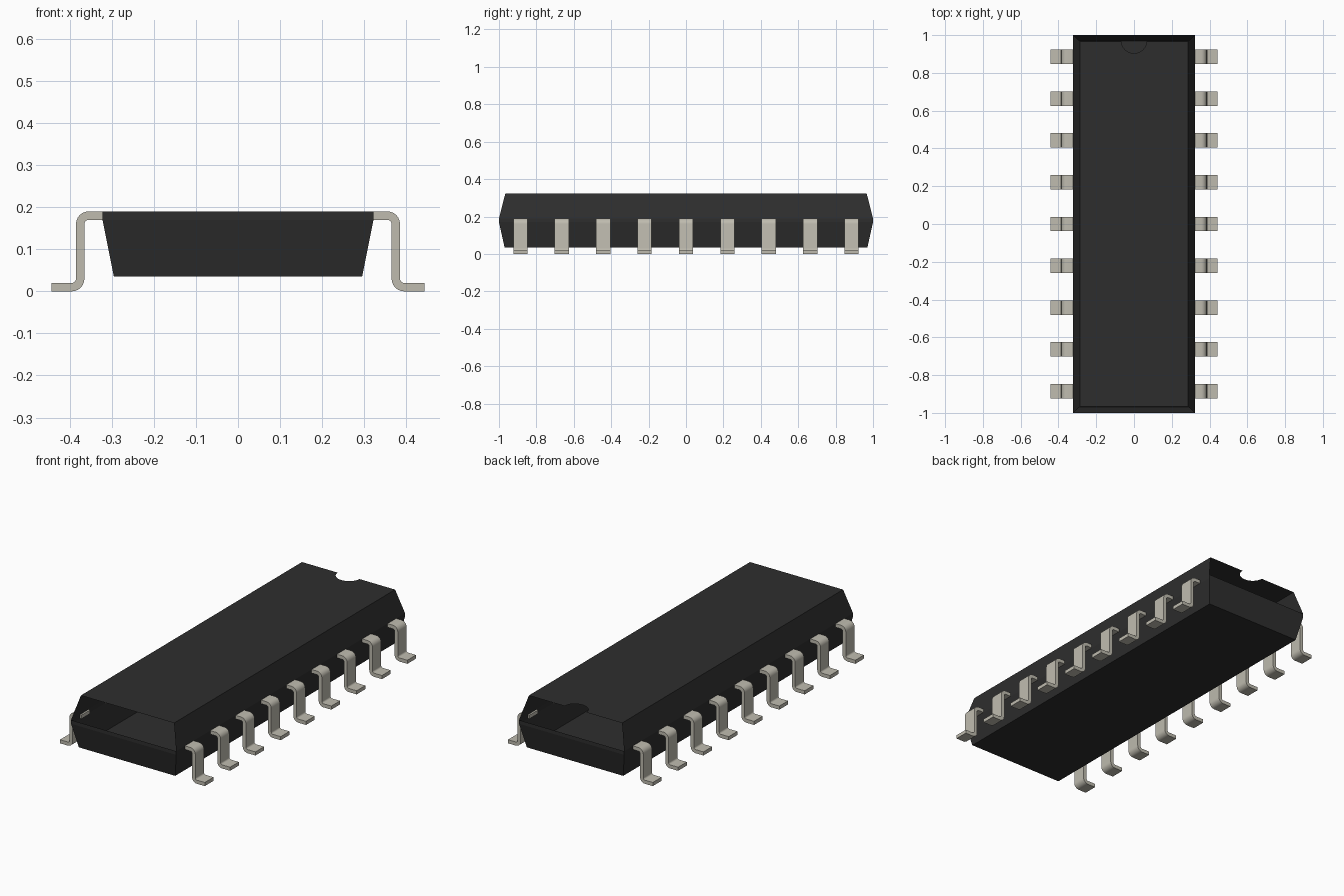
import bpy, bmesh
from math import sin, cos, pi

cube = bpy.data.objects.get("Cube")
if cube:
    bpy.data.objects.remove(cube, do_unlink=True)


def material(name, colour):
    m = bpy.data.materials.new(name)
    m.use_nodes = True
    m.diffuse_color = (*colour, 1)
    bsdf = m.node_tree.nodes["Principled BSDF"]
    bsdf.inputs["Base Color"].default_value = (*colour, 1)
    bsdf.inputs["Roughness"].default_value = 0.6
    return m


def finish(name, bm, mat):
    mesh = bpy.data.meshes.new(name)
    bm.to_mesh(mesh)
    bm.free()
    mesh.materials.append(mat)
    obj = bpy.data.objects.new(name, mesh)
    bpy.context.collection.objects.link(obj)
    return obj


def ring(bm, x, y, z):
    """Rectangle corners, counter-clockwise from front left of the plan."""
    return [bm.verts.new((sx * x, sy * y, z))
            for sx, sy in ((-1, -1), (1, -1), (1, 1), (-1, 1))]


def wall(bm, low, high, i):
    j = (i + 1) % 4
    bm.faces.new((low[i], low[j], high[j], high[i]))


black = material("black plastic", (0.027, 0.027, 0.027))
metal = material("tinned metal", (0.52, 0.50, 0.43))

# Lower tray: tapered floor and four walls, with a straight band at the rim
bm = bmesh.new()
floor, seam, rim = (ring(bm, 0.295, 0.97, 0.035), ring(bm, 0.322, 1, 0.17),
                    ring(bm, 0.322, 1, 0.19))
bm.faces.new(floor[::-1])
for i in range(4):
    wall(bm, floor, seam, i)
    wall(bm, seam, rim, i)
finish("lower_body", bm, black)

# Upper cover: sloping long sides, open ends, and a top with a round notch
bm = bmesh.new()
rim, top = ring(bm, 0.322, 1, 0.19), ring(bm, 0.285, 0.966, 0.323)
for i in (1, 3):
    wall(bm, rim, top, i)
notch = [bm.verts.new((0.066 * cos(a), 0.966 - 0.062 * sin(a), 0.323))
         for a in (pi * k / 16 for k in range(17))]
bm.faces.new(top[:3] + notch + top[3:])
finish("upper_cover", bm, black)

# Gull-wing lead: pairs of upper and lower points swept through two bends
STEPS, INNER, OUTER = 6, 0.01, 0.03
pairs = [((0.312, 0.19), (0.312, 0.17))]
for k in range(STEPS + 1):
    a = pi / 2 * (1 - k / STEPS)
    pairs.append([(0.355 + r * cos(a), 0.16 + r * sin(a)) for r in (OUTER, INNER)])
for k in range(STEPS + 1):
    a = pi + pi / 2 * k / STEPS
    pairs.append([(0.395 + r * cos(a), 0.03 + r * sin(a)) for r in (INNER, OUTER)])
pairs.append(((0.443, 0.02), (0.443, 0)))

bm = bmesh.new()
HALF, PITCH, COUNT = 0.038, 0.2213, 9
first = -PITCH * (COUNT - 1) / 2
sections = []
for up, down in pairs:
    sections.append([bm.verts.new((p[0], first + s * HALF, p[1]))
                     for p, s in ((up, -1), (up, 1), (down, 1), (down, -1))])
for a, b in zip(sections, sections[1:]):
    for i in range(4):
        wall(bm, a, b, i)
bm.faces.new(sections[0])
bm.faces.new(sections[-1][::-1])
bmesh.ops.recalc_face_normals(bm, faces=bm.faces[:])
leads = finish("leads", bm, metal)

bpy.ops.object.select_all(action="DESELECT")
leads.select_set(True)
bpy.context.view_layer.objects.active = leads
bpy.ops.object.shade_smooth_by_angle()

# Repeat the lead along the side, then mirror the row
row = leads.modifiers.new("Row", "ARRAY")
row.count = COUNT
row.use_relative_offset = False
row.use_constant_offset = True
row.constant_offset_displace = (0, PITCH, 0)
leads.modifiers.new("Both sides", "MIRROR")
